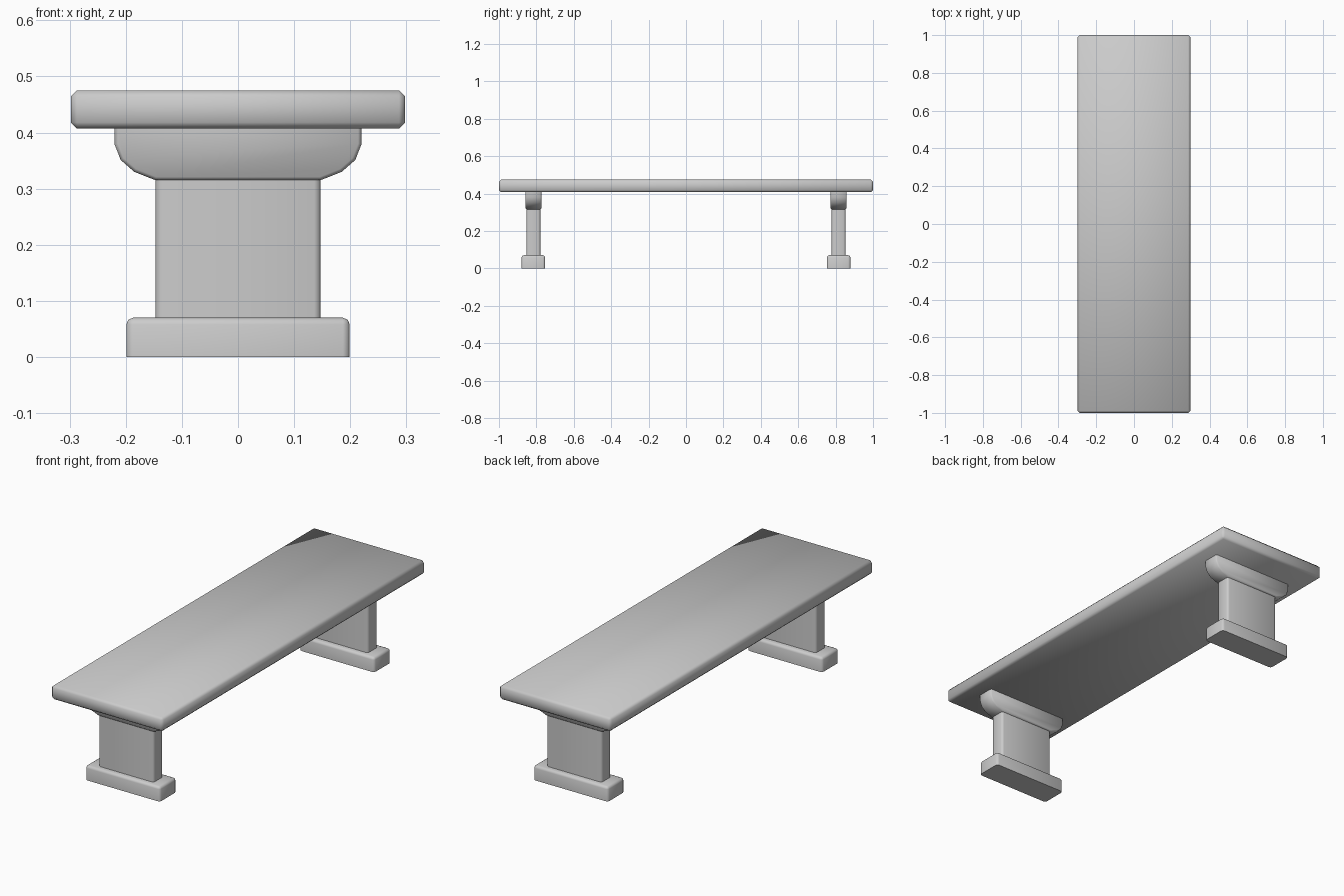
import bpy, bmesh, math

if "Cube" in bpy.data.objects:
    bpy.data.objects.remove(bpy.data.objects["Cube"])


def finish(bm, name):
    bmesh.ops.recalc_face_normals(bm, faces=bm.faces)
    me = bpy.data.meshes.new(name)
    bm.to_mesh(me)
    bm.free()
    ob = bpy.data.objects.new(name, me)
    bpy.context.collection.objects.link(ob)
    bpy.ops.object.select_all(action='DESELECT')
    ob.select_set(True)
    bpy.context.view_layer.objects.active = ob
    bpy.ops.object.shade_smooth_by_angle(angle=math.radians(60))
    return ob


def box(name, hx, hy, z0, z1, y, bevel, segments, pick):
    """Box whose edges chosen by pick(edge) are bevelled."""
    bm = bmesh.new()
    bmesh.ops.create_cube(bm, size=1)
    for v in bm.verts:
        v.co = (v.co.x * 2 * hx, y + v.co.y * 2 * hy, z1 if v.co.z > 0 else z0)
    edges = [e for e in bm.edges if pick(e, z0)]
    bmesh.ops.bevel(bm, geom=edges, offset=bevel, segments=segments,
                    profile=0.5, affect='EDGES')
    return finish(bm, name)


def vertical(e, z0):
    return abs(e.verts[0].co.z - e.verts[1].co.z) > 0.01


def not_bottom(e, z0):
    return max(v.co.z for v in e.verts) > z0 + 0.01


def bracket(name, y, hy):
    """Flared support: half profile mirrored in x, extruded along y."""
    half = [(0.147, 0.315), (0.185, 0.33), (0.209, 0.351), (0.22, 0.379), (0.22, 0.41)]
    outline = half + [(-x, z) for x, z in reversed(half)]
    bm = bmesh.new()
    face = bm.faces.new([bm.verts.new((x, y - hy, z)) for x, z in outline])
    ext = bmesh.ops.extrude_face_region(bm, geom=[face])
    for g in ext['geom']:
        if isinstance(g, bmesh.types.BMVert):
            g.co.y += 2 * hy
    # soften the rim of both end faces, leaving the hidden top alone
    rim = [e for e in bm.edges
           if abs(e.verts[0].co.y - e.verts[1].co.y) < 1e-5
           and min(v.co.z for v in e.verts) < 0.405]
    bmesh.ops.bevel(bm, geom=rim, offset=0.006, segments=1, profile=0.5,
                    affect='EDGES')
    return finish(bm, name)


# Seat slab with chamfered edges
box("seat", 0.298, 1.0, 0.407, 0.475, 0, 0.011, 1, lambda e, z0: True)

# Two pedestals: foot, column and flared bracket
for end, y in (("front", -0.816), ("back", 0.816)):
    box(end + "_foot", 0.199, 0.063, 0.0, 0.07, y, 0.012, 2, not_bottom)
    box(end + "_column", 0.147, 0.037, 0.065, 0.32, y, 0.011, 2, vertical)
    bracket(end + "_bracket", y, 0.043)
